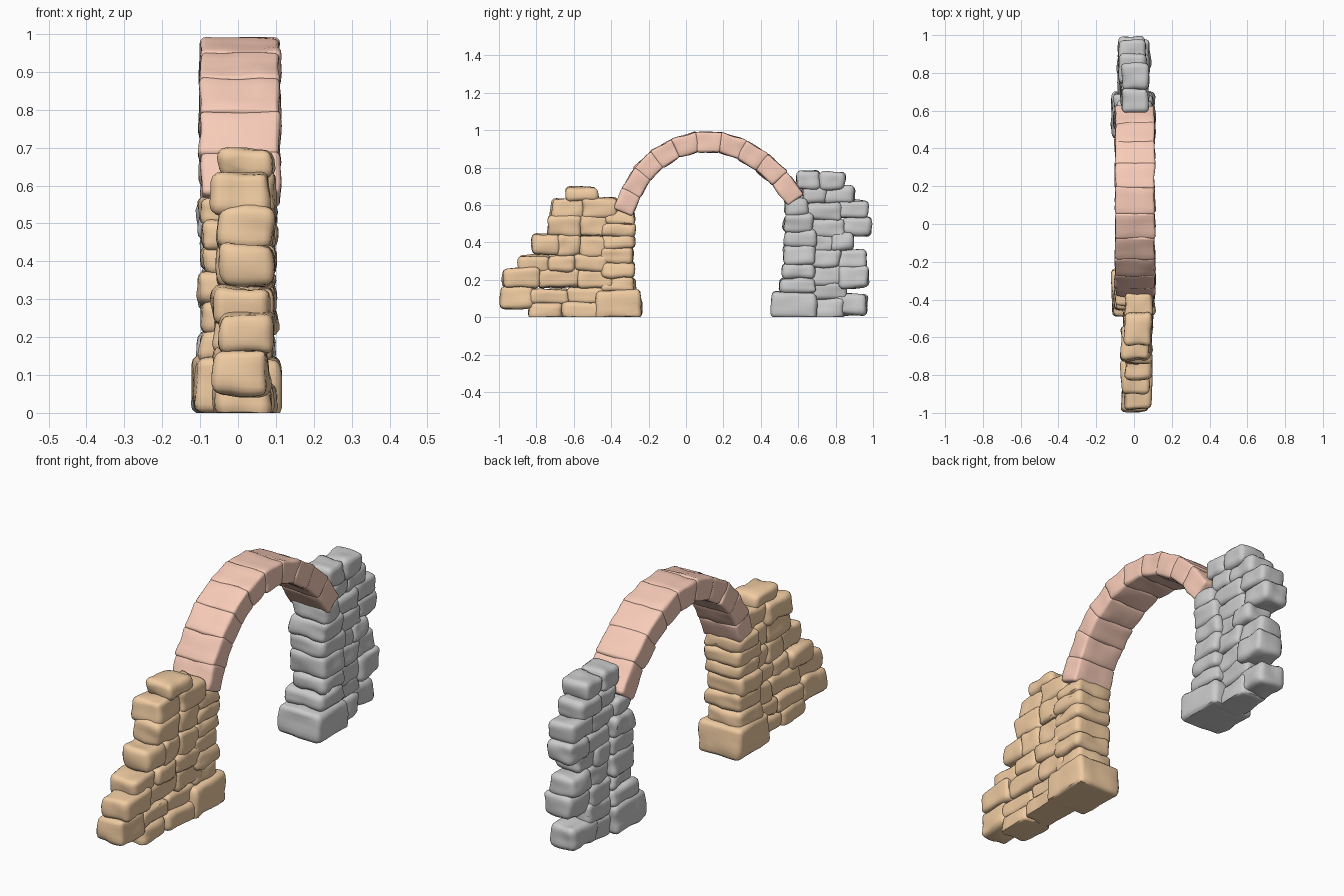
import bpy, bmesh, math, random
from mathutils import Vector, noise

if "Cube" in bpy.data.objects:
    bpy.data.objects.remove(bpy.data.objects["Cube"])

random.seed(7)


def stone(target, corners, radius, jitter, rough):
    """One worn block from 8 corners (x, then y, then z varying fastest)."""
    bm = bmesh.new()
    v = [bm.verts.new(Vector(c) + Vector([random.uniform(-jitter, jitter) for _ in range(3)]))
         for c in corners]
    for f in ((0, 1, 3, 2), (4, 6, 7, 5), (0, 4, 5, 1), (2, 3, 7, 6), (0, 2, 6, 4), (1, 5, 7, 3)):
        bm.faces.new([v[i] for i in f])
    bmesh.ops.recalc_face_normals(bm, faces=bm.faces)
    bmesh.ops.bevel(bm, geom=list(bm.edges), offset=radius, segments=3, profile=0.5,
                    affect='EDGES', clamp_overlap=True)
    long_edges = [e for e in bm.edges if e.calc_length() > 0.03]
    bmesh.ops.subdivide_edges(bm, edges=long_edges, cuts=3, use_grid_fill=True)
    bm.normal_update()
    seed = Vector((random.random() * 50, 0, 0))
    moves = [(p, p.normal * noise.noise(p.co * 14 + seed) * rough) for p in bm.verts]
    for p, d in moves:
        p.co += d
        p.co.z = max(p.co.z, 0)
    mesh = bpy.data.meshes.new("tmp")
    bm.to_mesh(mesh)
    bm.free()
    target.from_mesh(mesh)
    bpy.data.meshes.remove(mesh)


def block(target, x, y, z, radius=0.024):
    g = 0.006  # overlap so joints close up
    stone(target, [(a, b, c) for a in x for b in (y[0] - g, y[1] + g)
                   for c in (z[0] - g, z[1] + g)], radius, 0.007, 0.012)


def finish(bm, name, color=None):
    mesh = bpy.data.meshes.new(name)
    bm.to_mesh(mesh)
    bm.free()
    ob = bpy.data.objects.new(name, mesh)
    bpy.context.collection.objects.link(ob)
    if color:
        mat = bpy.data.materials.new(name + "_stone")
        mat.diffuse_color = (*color, 1)
        mat.use_nodes = True
        mat.node_tree.nodes["Principled BSDF"].inputs["Base Color"].default_value = mat.diffuse_color
        mesh.materials.append(mat)
    bpy.ops.object.select_all(action='DESELECT')
    ob.select_set(True)
    bpy.context.view_layer.objects.active = ob
    bpy.ops.object.shade_smooth_by_angle(angle=math.radians(40))


def wall(name, courses, column, x, color=None):
    bm = bmesh.new()
    # stepped courses: bottom, top, joint positions along y
    for z0, z1, cuts in courses:
        for a, b in zip(cuts, cuts[1:]):
            s = random.uniform(-0.012, 0.012)
            dz = random.uniform(-0.008, 0.008)
            block(bm, (x[0] + s, x[1] + s), (a, b), (z0 + dz, z1 + dz))
    # wider column of blocks that carries the arch
    for z0, z1, y0, y1, hw in column:
        s = random.uniform(-0.006, 0.006)
        block(bm, (-hw + s, hw + s), (y0, y1), (z0, z1))
    finish(bm, name, color)


# broken wall on the left
wall("left_wall", [
    (0.00, 0.08, (-0.83, -0.66, -0.44)),
    (0.055, 0.16, (-0.99, -0.82)),
    (0.08, 0.155, (-0.83, -0.63, -0.42)),
    (0.165, 0.255, (-0.975, -0.79, -0.58, -0.40)),
    (0.25, 0.33, (-0.90, -0.73, -0.60, -0.42)),
    (0.335, 0.435, (-0.81, -0.68, -0.56, -0.42)),
    (0.435, 0.54, (-0.735, -0.56, -0.42)),
    (0.54, 0.635, (-0.715, -0.55, -0.37)),
    (0.63, 0.695, (-0.635, -0.475)),
], [
    (0.00, 0.14, -0.48, -0.245, 0.115),
    (0.14, 0.215, -0.45, -0.28, 0.092),
    (0.215, 0.29, -0.45, -0.285, 0.098),
    (0.29, 0.37, -0.45, -0.285, 0.10),
    (0.37, 0.435, -0.44, -0.28, 0.095),
    (0.435, 0.50, -0.45, -0.28, 0.098),
    (0.50, 0.565, -0.43, -0.28, 0.10),
], (-0.055, 0.088), (0.87, 0.6, 0.36))

# broken wall on the right
wall("right_wall", [
    (0.00, 0.09, (0.65, 0.84)),
    (0.02, 0.12, (0.80, 0.96)),
    (0.09, 0.18, (0.65, 0.85)),
    (0.16, 0.265, (0.82, 0.97)),
    (0.18, 0.27, (0.65, 0.83)),
    (0.275, 0.36, (0.65, 0.82, 0.96)),
    (0.36, 0.45, (0.65, 0.78, 0.89)),
    (0.44, 0.53, (0.65, 0.84, 0.985)),
    (0.53, 0.615, (0.64, 0.82, 0.965)),
    (0.615, 0.695, (0.63, 0.75, 0.89)),
    (0.695, 0.775, (0.60, 0.72, 0.845)),
], [
    (0.00, 0.13, 0.46, 0.69, 0.112),
    (0.13, 0.21, 0.51, 0.69, 0.10),
    (0.21, 0.28, 0.525, 0.68, 0.095),
    (0.28, 0.38, 0.53, 0.69, 0.10),
    (0.38, 0.46, 0.535, 0.69, 0.095),
    (0.46, 0.55, 0.53, 0.68, 0.10),
    (0.55, 0.63, 0.535, 0.65, 0.095),
], (-0.072, 0.07))

# arch ring: wedge blocks between successive joints of the centre line
joints = [Vector((0, y, z)) for y, z in (
    (-0.335, 0.565), (-0.295, 0.665), (-0.235, 0.765), (-0.155, 0.845), (-0.055, 0.905),
    (0.06, 0.938), (0.185, 0.935), (0.30, 0.895), (0.405, 0.83), (0.50, 0.745), (0.585, 0.63))]
bm = bmesh.new()
last = len(joints) - 1
ends = []
for i, p in enumerate(joints):
    t = (joints[min(i + 1, last)] - joints[max(i - 1, 0)]).normalized()
    ends.append((p, t, Vector((0, -t.z, t.y))))
for (p, tp, np), (q, tq, nq) in zip(ends, ends[1:]):
    h = 0.054
    pts = []
    for x in (-0.1, 0.11):
        for c, n in ((p - tp * 0.005, np), (q + tq * 0.005, nq)):
            for side in (-h, h):
                pts.append(c + n * side + Vector((x, 0, 0)))
    stone(bm, pts, 0.014, 0.003, 0.008)
finish(bm, "arch", (0.94, 0.6, 0.48))
